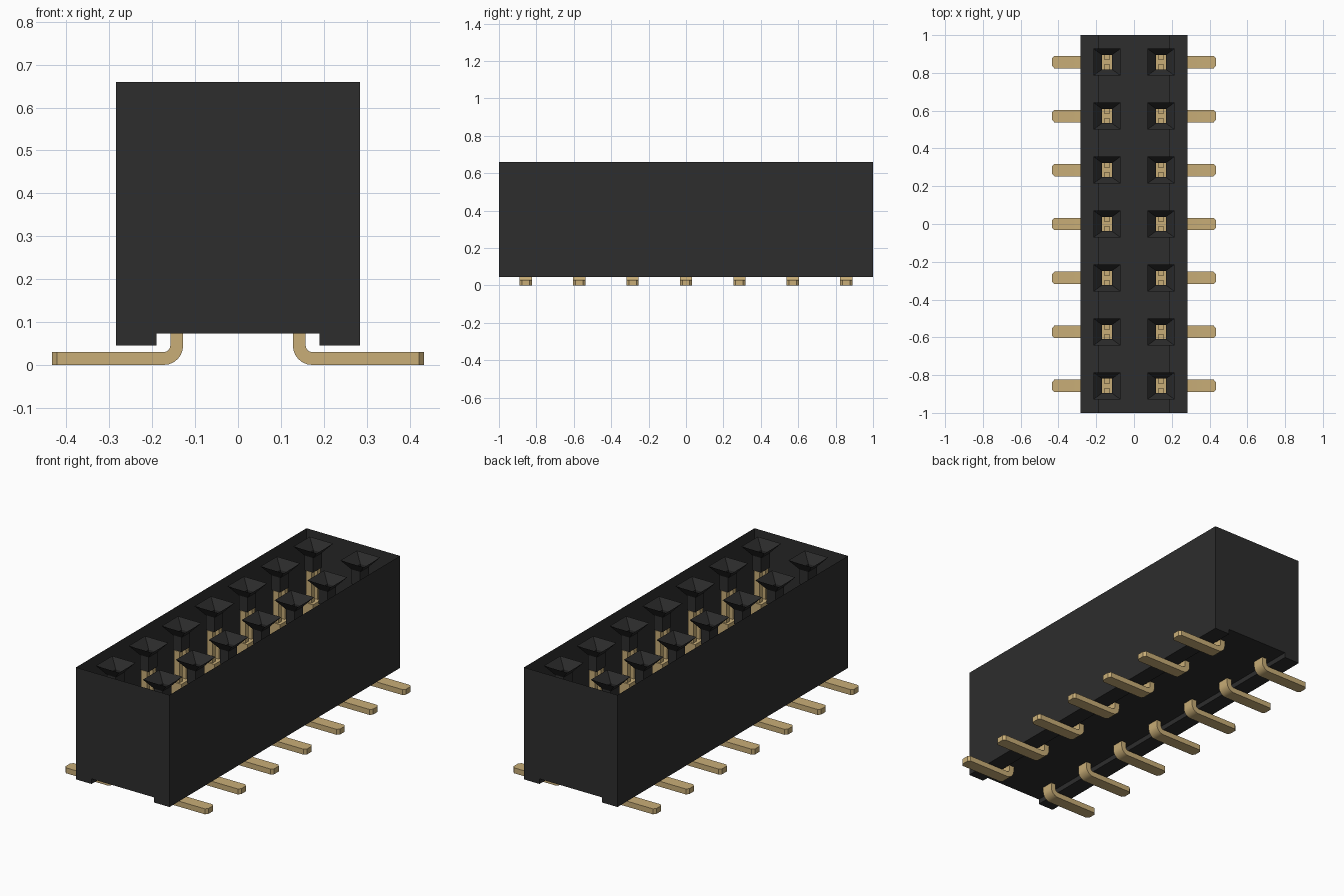
import bpy, bmesh, math

cube = bpy.data.objects.get("Cube")
if cube:
    bpy.data.objects.remove(cube, do_unlink=True)

ROWS = 7
PITCH = 2 / ROWS
COLUMN_X = PITCH / 2
TOP = 0.66
HALF_WIDTH = 0.284
UNDERSIDE = 0.073


def material(name, rgb, roughness):
    mat = bpy.data.materials.new(name)
    mat.use_nodes = True
    mat.diffuse_color = (*rgb, 1)
    shader = mat.node_tree.nodes["Principled BSDF"]
    shader.inputs["Base Color"].default_value = (*rgb, 1)
    shader.inputs["Roughness"].default_value = roughness
    return mat


black = material("black plastic", (0.026, 0.026, 0.026), 0.6)
gold = material("gold metal", (0.58, 0.42, 0.185), 0.5)


def finish(name, bm, mat):
    mesh = bpy.data.meshes.new(name)
    bm.to_mesh(mesh)
    bm.free()
    mesh.materials.append(mat)
    obj = bpy.data.objects.new(name, mesh)
    bpy.context.collection.objects.link(obj)
    return obj


def bridge(bm, a, b):
    """Join two closed rings of vertices with quads."""
    for i in range(len(a)):
        j = (i + 1) % len(a)
        bm.faces.new((a[i], a[j], b[j], b[i]))


def rect_ring(bm, cx, cy, hx, hy, z):
    corners = ((-1, -1), (1, -1), (1, 1), (-1, 1))
    return [bm.verts.new((cx + sx * hx, cy + sy * hy, z)) for sx, sy in corners]


def box(bm, cx, cy, hx, hy, z0, z1):
    low = rect_ring(bm, cx, cy, hx, hy, z0)
    high = rect_ring(bm, cx, cy, hx, hy, z1)
    bridge(bm, low, high)
    bm.faces.new(low[::-1])
    bm.faces.new(high)


positions = [(side, (row - (ROWS - 1) / 2) * PITCH)
             for side in (-1, 1) for row in range(ROWS)]

# Housing: open-topped shell with a standoff foot along each long side
bm = bmesh.new()
foot_x, foot_z = 0.19, 0.045
profile = [(-HALF_WIDTH, TOP), (-HALF_WIDTH, foot_z), (-foot_x, foot_z),
           (-foot_x, UNDERSIDE), (foot_x, UNDERSIDE), (foot_x, foot_z),
           (HALF_WIDTH, foot_z), (HALF_WIDTH, TOP)]
front = [bm.verts.new((x, -1, z)) for x, z in profile]
back = [bm.verts.new((x, 1, z)) for x, z in profile]
for i in range(len(profile) - 1):
    bm.faces.new((front[i], back[i], back[i + 1], front[i + 1]))
bm.faces.new(front)
bm.faces.new(back[::-1])
finish("housing", bm, black)

# Sockets: square funnels leading into rectangular shafts
bm = bmesh.new()
for side, y in positions:
    x = side * COLUMN_X
    rim = rect_ring(bm, x, y, 0.071, 0.071, TOP)
    throat = rect_ring(bm, x, y, 0.026, 0.038, TOP - 0.05)
    end = rect_ring(bm, x, y, 0.026, 0.038, 0.53)
    bridge(bm, rim, throat)
    bridge(bm, throat, end)
finish("sockets", bm, black)

# Contacts: a wide base with two upright prongs inside each socket
bm = bmesh.new()
for side, y in positions:
    x = side * COLUMN_X
    box(bm, x, y, 0.034, 0.05, UNDERSIDE + 0.005, 0.36)
    for prong in (-1, 1):
        box(bm, x, y + prong * 0.027, 0.017, 0.013, 0.36, 0.53)
finish("contacts", bm, gold)

# Legs: flat strip bent outward, with a tapered tip
THICK, RADIUS, LEG_HALF = 0.03, 0.045, 0.033
BEND_STEPS = 6
bend_x = COLUMN_X - THICK / 2 + RADIUS
bm = bmesh.new()
for side, y in positions:
    # Each section is (outer point, inner point, half width)
    inner_x = COLUMN_X - THICK / 2
    sections = [((inner_x, 0.085), (inner_x + THICK, 0.085), LEG_HALF)]
    for k in range(BEND_STEPS + 1):
        a = math.pi + k / BEND_STEPS * math.pi / 2
        pair = [(bend_x + r * math.cos(a), RADIUS + r * math.sin(a))
                for r in (RADIUS, RADIUS - THICK)]
        sections.append((*pair, LEG_HALF))
    for x, half in ((0.422, LEG_HALF), (0.434, LEG_HALF * 0.6)):
        sections.append(((x, 0), (x, THICK), half))
    rings = []
    for (ox, oz), (ix, iz), half in sections:
        rings.append([bm.verts.new((side * px, y + s * half, pz))
                      for px, pz, s in ((ox, oz, -1), (ix, iz, -1),
                                        (ix, iz, 1), (ox, oz, 1))])
    for a, b in zip(rings, rings[1:]):
        bridge(bm, a, b)
    bm.faces.new(rings[0])
    bm.faces.new(rings[-1][::-1])
bmesh.ops.recalc_face_normals(bm, faces=bm.faces[:])
legs = finish("legs", bm, gold)

# Smooth the bends while keeping the strip edges crisp
bpy.ops.object.select_all(action="DESELECT")
legs.select_set(True)
bpy.context.view_layer.objects.active = legs
bpy.ops.object.shade_smooth_by_angle(angle=math.radians(25))
